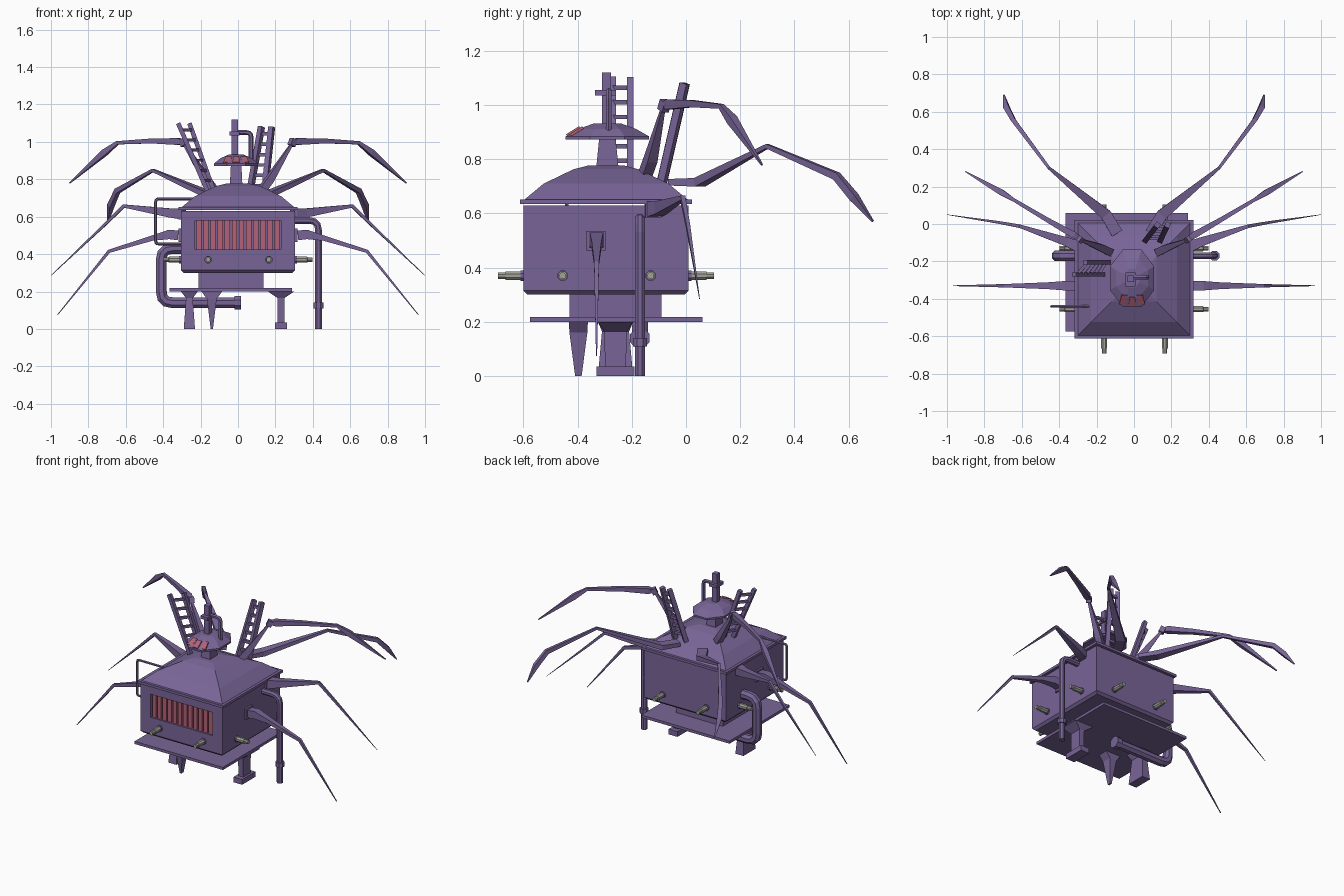
import bpy, bmesh, math
from mathutils import Vector


def material(name, rgb):
    m = bpy.data.materials.new(name)
    m.diffuse_color = (*rgb, 1)
    return m


PURPLE = material("purple", (0.19, 0.13, 0.31))
RED = material("red", (0.45, 0.12, 0.18))
METAL = material("metal", (0.36, 0.36, 0.32))


def finish(name, bm, mat=PURPLE):
    bmesh.ops.recalc_face_normals(bm, faces=bm.faces)
    me = bpy.data.meshes.new(name)
    bm.to_mesh(me)
    bm.free()
    me.materials.append(mat)
    ob = bpy.data.objects.new(name, me)
    bpy.context.collection.objects.link(ob)
    return ob


def loft(name, rings, mat=PURPLE):
    """Skin a list of equal-length point rings and cap both ends."""
    bm = bmesh.new()
    vs = [[bm.verts.new(p) for p in r] for r in rings]
    n = len(vs[0])
    for a, b in zip(vs, vs[1:]):
        for i in range(n):
            bm.faces.new((a[i], a[(i + 1) % n], b[(i + 1) % n], b[i]))
    bm.faces.new(vs[0])
    bm.faces.new(vs[-1])
    return finish(name, bm, mat)


def stack(name, cx, cy, levels, sides=4, mat=PURPLE):
    """Vertical loft; levels are (half x, half y, z)."""
    k = 1 / math.cos(math.pi / sides)
    ang = [2 * math.pi * (i + 0.5) / sides for i in range(sides)]
    return loft(name, [[(cx + hx * k * math.cos(a), cy + hy * k * math.sin(a), z)
                        for a in ang] for hx, hy, z in levels], mat)


def box(name, x0, x1, y0, y1, z0, z1, mat=PURPLE):
    hx, hy = (x1 - x0) / 2, (y1 - y0) / 2
    return stack(name, (x0 + x1) / 2, (y0 + y1) / 2, [(hx, hy, z0), (hx, hy, z1)], 4, mat)


def sweep(name, path, sizes, sides=4, mat=PURPLE):
    """Sweep a polygon along a path; each size is a radius or (width, height)."""
    pts = [Vector(p) for p in path]
    if not isinstance(sizes, list):
        sizes = [sizes] * len(pts)
    d = pts[-1] - pts[0]
    n = Vector((-d.y, d.x, 0)) if Vector((d.x, d.y)).length > 1e-4 else Vector((1, 0, 0))
    k = 1 / math.cos(math.pi / sides)
    rings = []
    for i, p in enumerate(pts):
        t = Vector()
        if i:
            t += (p - pts[i - 1]).normalized()
        if i < len(pts) - 1:
            t += (pts[i + 1] - p).normalized()
        t.normalize()
        u = (n - t * n.dot(t)).normalized()
        v = t.cross(u)
        w, h = sizes[i] if isinstance(sizes[i], tuple) else (sizes[i], sizes[i])
        rings.append([p + u * w * k * math.cos(a) + v * h * k * math.sin(a)
                      for a in [2 * math.pi * (j + 0.5) / sides for j in range(sides)]])
    return loft(name, rings, mat)


def pipe(name, path, r, bend, sides=8):
    """Tube with rounded corners."""
    pts = [Vector(p) for p in path]
    out = [pts[0]]
    for a, b, c in zip(pts, pts[1:], pts[2:]):
        s, e = b + (a - b).normalized() * bend, b + (c - b).normalized() * bend
        out += [s.lerp(b, f).lerp(b.lerp(e, f), f) for f in (0, 0.33, 0.67, 1)]
    return sweep(name, out + [pts[-1]], r, sides)


# house body, with a recess for the front grille
CY = -0.295
body = stack("house_body", 0, CY, [(0.29, 0.29, 0.30), (0.305, 0.305, 0.315), (0.305, 0.305, 0.63)])
cutter = box("grille_cutter", -0.23, 0.23, -0.7, -0.53, 0.425, 0.58)
mod = body.modifiers.new("recess", "BOOLEAN")
mod.object, mod.solver = cutter, "EXACT"
bpy.context.view_layer.objects.active = body
bpy.ops.object.modifier_apply(modifier="recess")
bpy.data.objects.remove(cutter)
for i in range(12):
    x = -0.209 + i * 0.038
    box("grille_bar", x - 0.014, x + 0.014, -0.59, -0.56, 0.425, 0.58, RED)

# roof and underside
box("roof_brim", -0.318, 0.318, -0.612, 0.022, 0.635, 0.652)
stack("roof", 0, CY, [(0.30, 0.30, 0.652), (0.23, 0.23, 0.71), (0.12, 0.12, 0.763), (0.065, 0.065, 0.777)])
box("base_box", -0.21, 0.137, -0.43, -0.09, 0.215, 0.305)
box("base_plate", -0.365, 0.29, -0.575, 0.06, 0.20, 0.218)

# supports under the plate
box("right_support_foot", 0.197, 0.262, -0.33, -0.19, 0, 0.035)
stack("right_support", 0.23, -0.26, [(0.018, 0.038, 0.03), (0.018, 0.042, 0.165), (0.07, 0.065, 0.2)])
stack("left_support", -0.26, -0.26, [(0.03, 0.065, 0), (0.018, 0.05, 0.165), (0.045, 0.065, 0.2)])
stack("spike_support", -0.14, -0.397, [(0.006, 0.012, 0), (0.026, 0.033, 0.16), (0.055, 0.035, 0.2)])

# side pipes and wire handle
pipe("left_pipe", [(-0.29, -0.17, 0.43), (-0.41, -0.17, 0.43), (-0.41, -0.17, 0.14), (0.0, -0.17, 0.14)], 0.029, 0.06)
sweep("left_pipe_flange", [(-0.02, -0.17, 0.14), (0.015, -0.17, 0.14)], 0.036, 8)
pipe("right_pipe", [(0.29, -0.17, 0.58), (0.43, -0.17, 0.58), (0.43, -0.17, 0)], 0.018, 0.05)
sweep("right_pipe_collar", [(0.43, -0.17, 0.11), (0.43, -0.17, 0.14)], 0.026, 8)
pipe("wire_handle", [(-0.22, -0.44, 0.695), (-0.44, -0.44, 0.695), (-0.44, -0.44, 0.455), (-0.3, -0.44, 0.455)], 0.007, 0.015, 6)

# metal nozzles on all four walls
for s in (-1, 1):
    for along in (-0.16, 0.165):
        for axis in range(2):
            def at(d):
                return (s * d, CY + along, 0.37) if axis == 0 else (along, CY + s * d, 0.37)
            sweep("nozzle", [at(0.29), at(0.37), at(0.371), at(0.398)], [0.016, 0.016, 0.012, 0.012], 8, METAL)
            sweep("nozzle_collar", [at(0.30), at(0.315)], 0.019, 8)

# four pairs of jointed spider limbs
LIMBS = {
    "lower_limb": ([(0.32, -0.33, 0.50), (0.37, -0.33, 0.505), (0.46, -0.33, 0.485), (0.69, -0.33, 0.415), (0.965, -0.33, 0.075)],
                   [0.026, 0.025, (0.018, 0.014), 0.009, 0.002]),
    "side_limb": ([(0.29, -0.125, 0.615), (0.36, -0.095, 0.62), (0.61, -0.012, 0.657), (0.72, 0.008, 0.55), (1.0, 0.05, 0.285)],
                  [0.03, 0.024, 0.009, 0.007, 0.001]),
    "back_limb": ([(0.09, -0.05, 0.715), (0.15, 0.05, 0.715), (0.455, 0.30, 0.848), (0.645, 0.555, 0.738), (0.68, 0.62, 0.66), (0.695, 0.69, 0.57)],
                  [(0.032, 0.012), (0.03, 0.016), 0.008, (0.012, 0.014), (0.015, 0.014), 0.003]),
    "upper_limb": ([(0.13, -0.15, 0.745), (0.17, -0.13, 0.80), (0.285, -0.085, 0.985)], [0.02, 0.02, 0.007]),
    "upper_forelimb": ([(0.285, -0.085, 1.0), (0.32, -0.06, 1.002), (0.46, 0.02, 1.005), (0.645, 0.13, 0.995), (0.71, 0.17, 0.945), (0.90, 0.28, 0.78)],
                       [0.008, 0.018, 0.013, 0.009, 0.016, 0.003]),
}
for s, side in ((-1, "left_"), (1, "right_")):
    for name, (path, sizes) in LIMBS.items():
        sweep(side + name, [(s * x, y, z) for x, y, z in path], sizes)
    sweep(side + "upper_knee", [(s * 0.285, -0.085, 0.98), (s * 0.298, -0.075, 1.015)], 0.016)
    sweep(side + "lower_socket", [(s * 0.30, -0.333, 0.5), (s * 0.318, -0.333, 0.5)], 0.036)
    sweep(side + "side_socket", [(s * 0.30, -0.12, 0.615), (s * 0.318, -0.12, 0.615)], 0.03)


# two broken ladders leaning out of the roof
def ladder(name, a0, a1, b0, b1, r, rungs):
    a0, a1, b0, b1 = map(Vector, (a0, a1, b0, b1))
    sweep(name + "_rail", [a0, a1], r)
    sweep(name + "_rail", [b0, b1], r)
    for i in range(rungs):
        f = 0.15 + 0.75 * i / (rungs - 1)
        sweep(name + "_rung", [a0.lerp(a1, f), b0.lerp(b1, f)], r * 0.65)


ladder("left_ladder", (-0.165, -0.27, 0.74), (-0.32, -0.27, 1.10), (-0.13, -0.205, 0.74), (-0.26, -0.205, 1.10), 0.012, 6)
ladder("right_ladder", (0.06, -0.09, 0.71), (0.125, -0.005, 1.08), (0.14, -0.09, 0.71), (0.18, -0.005, 1.08), 0.014, 6)

# roof turret with red windows and chimney
TX, TY = -0.01, -0.29
stack("turret_stem", TX, TY, [(0.034, 0.042, 0.76), (0.028, 0.03, 0.88)])
stack("turret_cap", TX, TY, [(0.118, 0.154, 0.872), (0.118, 0.154, 0.884), (0.085, 0.105, 0.912), (0.04, 0.05, 0.932)], 8)
for x, dy in ((-0.05, 0.012), (0, 0), (0.05, 0.012)):
    c = TX + x
    loft("turret_window", [[(c - 0.019, TY - 0.148 + dy, 0.884), (c + 0.019, TY - 0.148 + dy, 0.884),
                            (c * 0.8 + 0.014, TY - 0.10 + dy, 0.912), (c * 0.8 - 0.018, TY - 0.10 + dy, 0.912)],
                           [(c - 0.019, TY - 0.152 + dy, 0.892), (c + 0.019, TY - 0.152 + dy, 0.892),
                            (c * 0.8 + 0.014, TY - 0.104 + dy, 0.922), (c * 0.8 - 0.018, TY - 0.104 + dy, 0.922)]], RED)
box("chimney", -0.036, 0, -0.31, -0.276, 0.90, 1.12)
box("chimney_collar", -0.045, 0.009, -0.335, -0.258, 1.035, 1.055)
pipe("chimney_pipe", [(-0.01, -0.285, 1.05), (0.07, -0.285, 1.05), (0.07, -0.285, 0.90)], 0.011, 0.025, 6)
